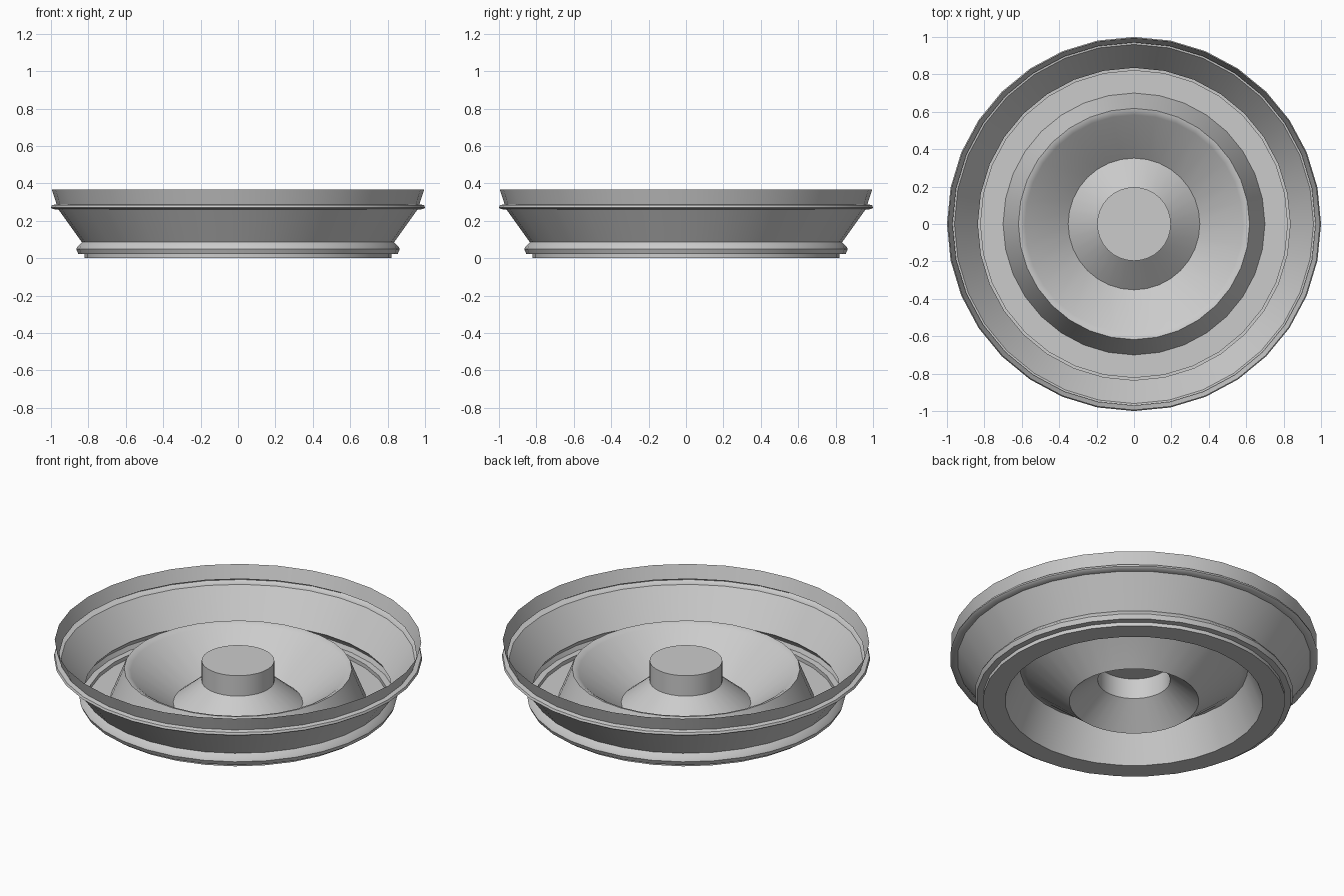
import bpy, bmesh
from math import tau, cos, sin, radians

if "Cube" in bpy.data.objects:
    bpy.data.objects.remove(bpy.data.objects["Cube"])

SEGMENTS = 32


def lathe(name, profile):
    """Revolve (radius, height) points, listed from the centre outward, into a thin sheet."""
    bm = bmesh.new()
    rings = [[bm.verts.new((r * cos(tau * i / SEGMENTS), r * sin(tau * i / SEGMENTS), z))
              for i in range(SEGMENTS)] for r, z in profile]
    for a, b in zip(rings, rings[1:]):
        for i in range(SEGMENTS):
            j = (i + 1) % SEGMENTS
            bm.faces.new((a[i], b[i], b[j], a[j]))
    mesh = bpy.data.meshes.new(name)
    # Close the middle when the profile starts at the hub top
    if name == "centre_hub":
        bm.faces.new(rings[0])
    bm.to_mesh(mesh)
    bm.free()
    obj = bpy.data.objects.new(name, mesh)
    bpy.context.collection.objects.link(obj)
    bpy.ops.object.select_all(action='DESELECT')
    obj.select_set(True)
    bpy.context.view_layer.objects.active = obj
    bpy.ops.object.shade_smooth_by_angle(angle=radians(35))
    return obj


# Raised knob with a flared foot
lathe("centre_hub", [(0.197, 0.252), (0.197, 0.13), (0.352, 0.0)])

# Sloping dish rising to a ridge, then falling to the floor
lathe("inner_dish", [(0.352, 0.0), (0.583, 0.188), (0.602, 0.2), (0.618, 0.203), (0.70, 0.0)])

# Flat floor, foot step and lower bead
lathe("base_floor", [(0.70, 0.0), (0.82, 0.0), (0.82, 0.022), (0.854, 0.023),
                     (0.865, 0.048), (0.858, 0.062), (0.835, 0.085)])

# Flared wall, upper bead and rim band
lathe("outer_wall", [(0.835, 0.085), (0.96, 0.26), (0.99, 0.262), (1.0, 0.27),
                     (0.995, 0.283), (0.97, 0.288), (0.995, 0.366)])
